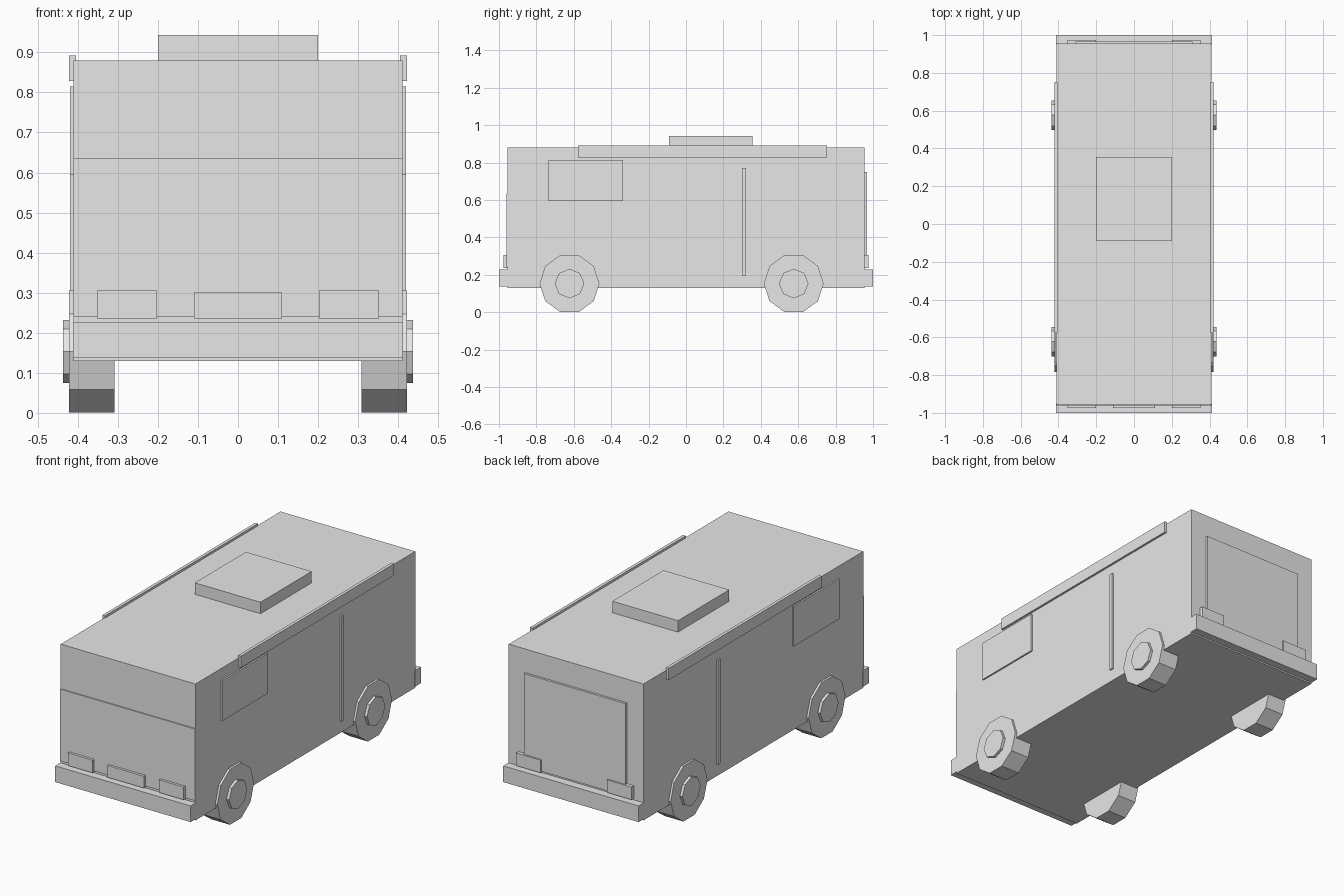
import bpy, math

if "Cube" in bpy.data.objects:
    bpy.data.objects.remove(bpy.data.objects["Cube"])

mat = bpy.data.materials.new("light_grey")
mat.diffuse_color = (0.8, 0.8, 0.8, 1)
mat.use_nodes = True
mat.node_tree.nodes["Principled BSDF"].inputs["Base Color"].default_value = mat.diffuse_color


def finish(ob, name):
    ob.name = name
    ob.data.materials.clear()
    ob.data.materials.append(mat)


def box(name, x0, x1, y0, y1, z0, z1):
    bpy.ops.mesh.primitive_cube_add(size=1, location=((x0 + x1) / 2, (y0 + y1) / 2, (z0 + z1) / 2))
    ob = bpy.context.object
    ob.scale = (x1 - x0, y1 - y0, z1 - z0)
    bpy.ops.object.transform_apply(location=False, rotation=False, scale=True)
    finish(ob, name)


def disc(name, sides, radius, x0, x1, y, z):
    # cylinder along x, with a corner pointing to -y and +y
    bpy.ops.mesh.primitive_cylinder_add(vertices=sides, radius=radius, depth=abs(x1 - x0),
                                        location=((x0 + x1) / 2, y, z),
                                        rotation=(0, math.pi / 2, 0))
    finish(bpy.context.object, name)


# body shell and roof unit
box("body", -0.41, 0.41, -0.955, 0.955, 0.13, 0.88)
box("roof_unit", -0.2, 0.2, -0.09, 0.355, 0.87, 0.943)

# front and rear panels, bumpers, number plate
box("front_panel", -0.41, 0.41, -0.961, -0.95, 0.24, 0.635)
box("rear_door", -0.31, 0.31, 0.95, 0.967, 0.24, 0.75)
box("front_plate", -0.11, 0.11, -0.975, -0.95, 0.235, 0.30)
box("front_bumper", -0.412, 0.412, -1.0, -0.95, 0.138, 0.227)
box("rear_bumper", -0.412, 0.412, 0.95, 1.0, 0.138, 0.227)

for side, s in (("right", 1), ("left", -1)):
    def side_box(name, xa, xb, *rest):
        box(side + "_" + name, min(s * xa, s * xb), max(s * xa, s * xb), *rest)

    # lamps
    side_box("headlight", 0.202, 0.352, -0.975, -0.95, 0.235, 0.305)
    side_box("tail_light", 0.202, 0.352, 0.95, 0.975, 0.235, 0.305)
    # awning rail, cab window, door strip
    side_box("awning_rail", 0.405, 0.422, -0.577, 0.753, 0.828, 0.892)
    side_box("cab_window", 0.40, 0.419, -0.735, -0.338, 0.595, 0.815)
    side_box("door_strip", 0.40, 0.419, 0.30, 0.321, 0.197, 0.772)
    # wheels and hubs
    for end, y in (("front", -0.623), ("rear", 0.576)):
        disc(f"{side}_{end}_wheel", 10, 0.16, s * 0.308, s * 0.422, y, 0.153)
        disc(f"{side}_{end}_hub", 8, 0.079, s * 0.40, s * 0.437, y, 0.153)
